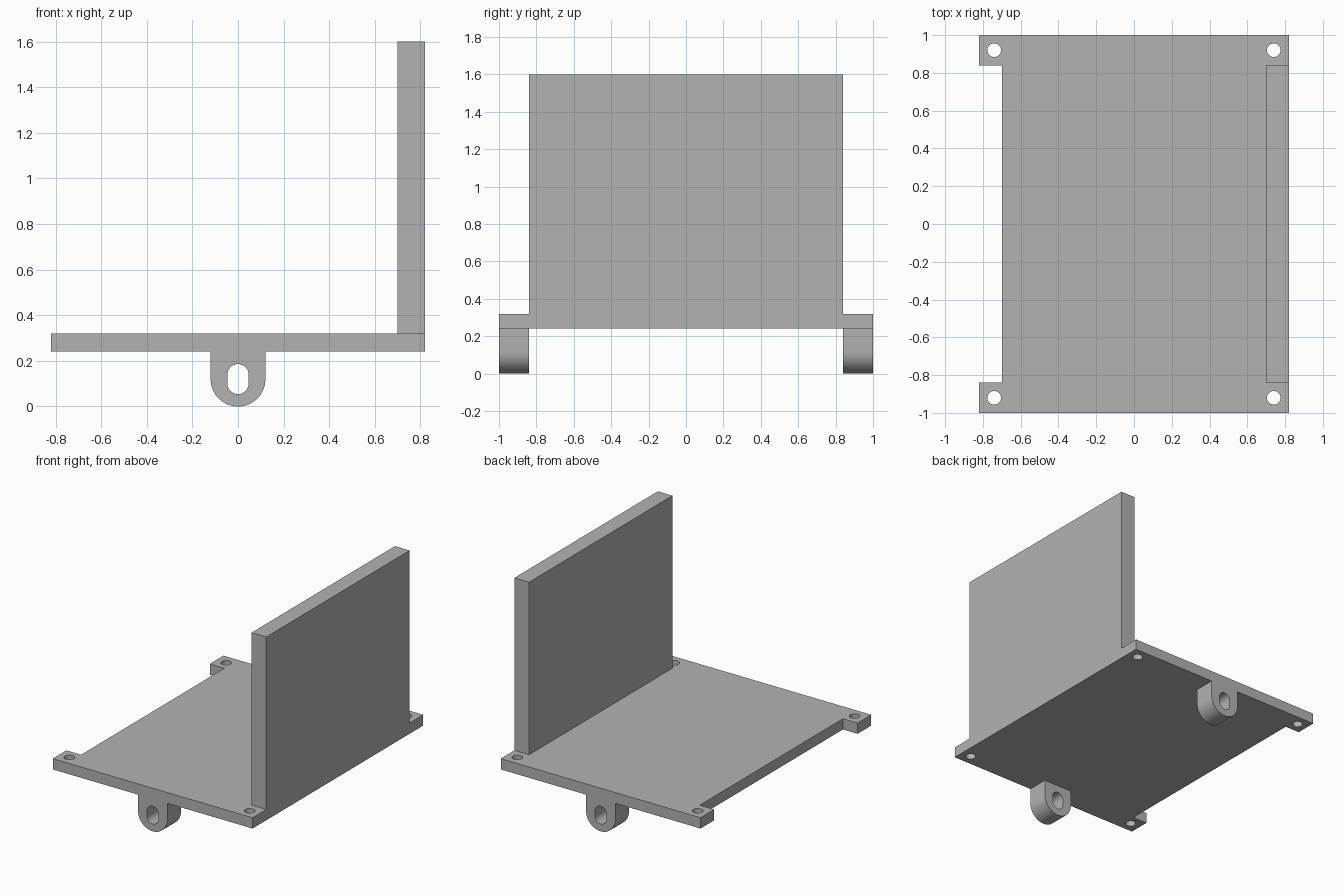
import bpy
import bmesh
from math import sin, cos, pi
from mathutils import Vector

cube = bpy.data.objects.get("Cube")
if cube:
    bpy.data.objects.remove(cube, do_unlink=True)

grey = bpy.data.materials.new("plain grey")
grey.use_nodes = True
colour = (0.45, 0.45, 0.45, 1)
grey.diffuse_color = colour
grey.node_tree.nodes["Principled BSDF"].inputs["Base Color"].default_value = colour


def arc(cx, cy, r, start, end, steps=20):
    return [(cx + r * cos(start + (end - start) * i / steps),
             cy + r * sin(start + (end - start) * i / steps))
            for i in range(steps + 1)]


def circle(cx, cy, r):
    return arc(cx, cy, r, 0, 2 * pi, 32)[:-1]


def extruded(name, loops, place, direction):
    """Fill an outline with its hole loops, then extrude it into a solid."""
    bm = bmesh.new()
    edges = []
    for loop in loops:
        verts = [bm.verts.new(place(u, v)) for u, v in loop]
        edges += [bm.edges.new((verts[i - 1], verts[i])) for i in range(len(verts))]
    bmesh.ops.triangle_fill(bm, edges=edges, use_beauty=True)
    result = bmesh.ops.extrude_face_region(bm, geom=bm.faces[:], use_keep_orig=True)
    moved = [g for g in result["geom"] if isinstance(g, bmesh.types.BMVert)]
    bmesh.ops.translate(bm, verts=moved, vec=Vector(direction))
    bmesh.ops.recalc_face_normals(bm, faces=bm.faces[:])
    mesh = bpy.data.meshes.new(name)
    bm.to_mesh(mesh)
    bm.free()
    mesh.materials.append(grey)
    obj = bpy.data.objects.new(name, mesh)
    bpy.context.collection.objects.link(obj)
    bpy.ops.object.select_all(action="DESELECT")
    obj.select_set(True)
    bpy.context.view_layer.objects.active = obj
    bpy.ops.object.shade_smooth_by_angle(angle=pi / 6)
    return obj


half_x, half_y = 0.82, 1.0
inner_x, inner_y = 0.70, 0.84
plate_bottom, plate_top, wall_top = 0.24, 0.32, 1.6

# Base plate, notched along its right side, with four corner screw holes
outline = [(half_x, -half_y), (half_x, half_y),
           (-half_x, half_y), (-half_x, inner_y), (-inner_x, inner_y),
           (-inner_x, -inner_y), (-half_x, -inner_y), (-half_x, -half_y)]
holes = [circle(sx * 0.74, sy * 0.92, 0.036) for sx in (-1, 1) for sy in (-1, 1)]
extruded("base_plate", [outline] + holes,
         lambda u, v: (u, v, plate_bottom), (0, 0, plate_top - plate_bottom))

# Upright wall on the left side
wall = [(inner_x, -inner_y), (half_x, -inner_y), (half_x, inner_y), (inner_x, inner_y)]
extruded("side_wall", [wall],
         lambda u, v: (u, v, plate_top), (0, 0, wall_top - plate_top))

# Rounded lugs with a vertical slot, under the front and back edges
lug_r, slot_r = 0.12, 0.046
lug = [(lug_r, plate_bottom), (-lug_r, plate_bottom)] + arc(0, lug_r, lug_r, pi, 2 * pi, 32)
slot = arc(0, 0.14, slot_r, 0, pi) + arc(0, 0.10, slot_r, pi, 2 * pi)
for name, start in (("front_lug", -half_y), ("back_lug", inner_y)):
    extruded(name, [lug, slot],
             lambda u, v: (u, start, v), (0, half_y - inner_y, 0))
